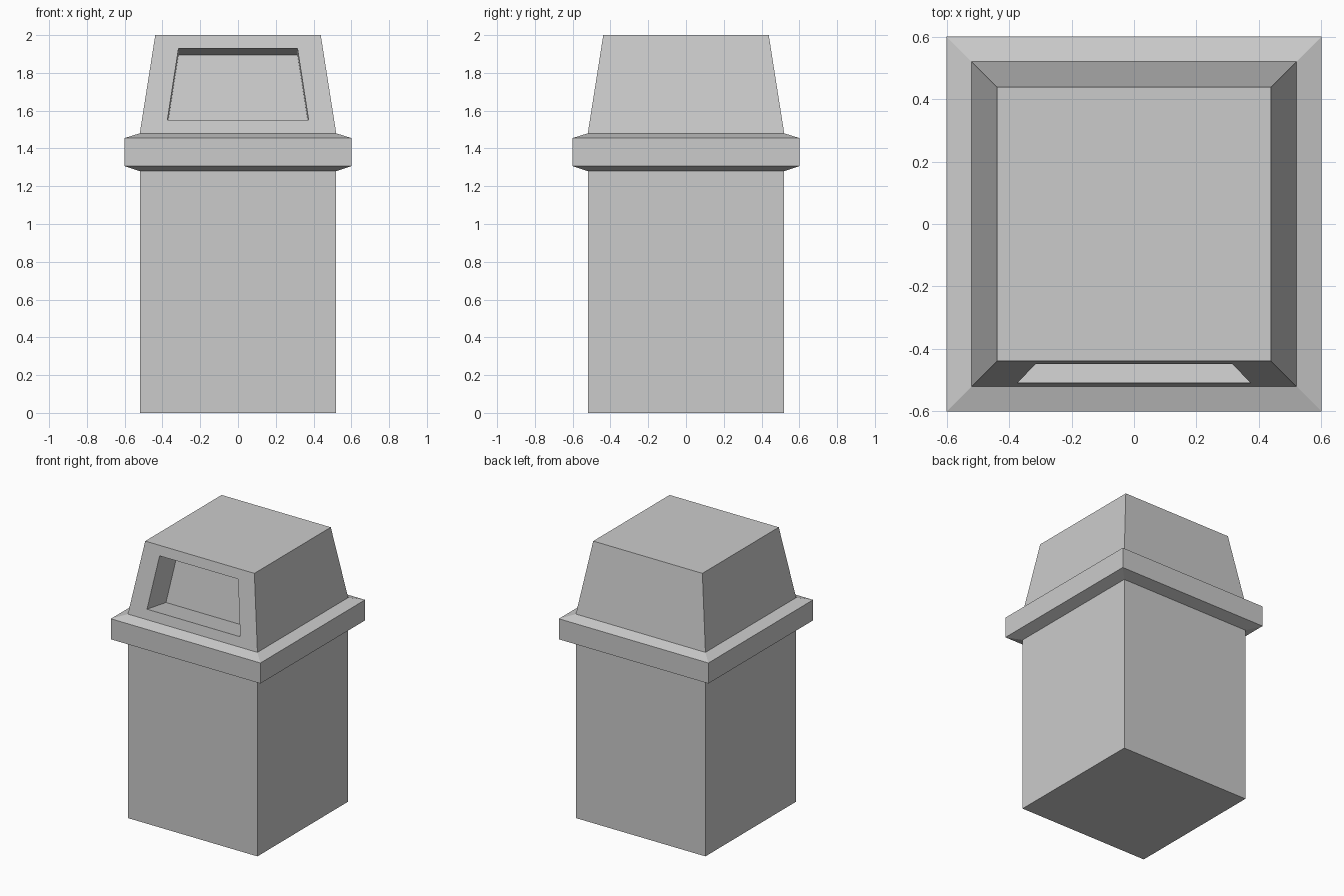
import bpy, bmesh

if "Cube" in bpy.data.objects:
    bpy.data.objects.remove(bpy.data.objects["Cube"])


def square_loft(name, profile, cap_bottom=False, cap_top=False):
    """Stack square rings given as (z, half width); returns object, bmesh and top side faces."""
    bm = bmesh.new()
    rings = [[bm.verts.new((sx * h, sy * h, z)) for sx, sy in ((-1, -1), (1, -1), (1, 1), (-1, 1))]
             for z, h in profile]
    sides = []
    for lo, hi in zip(rings, rings[1:]):
        sides = [bm.faces.new((lo[i], lo[(i + 1) % 4], hi[(i + 1) % 4], hi[i])) for i in range(4)]
    if cap_bottom:
        bm.faces.new(rings[0][::-1])
    if cap_top:
        bm.faces.new(rings[-1])
    bm.normal_update()
    mesh = bpy.data.meshes.new(name)
    obj = bpy.data.objects.new(name, mesh)
    bpy.context.collection.objects.link(obj)
    return obj, bm, sides


# Bin body, open under the lid
body, bm, _ = square_loft("bin_body", [(0, 0.52), (1.28, 0.52)], cap_bottom=True)
bm.to_mesh(body.data)
bm.free()

# Lid with overhanging rim and tapered hood
RIM_Z, TOP_Z, RIM_H, TOP_H = 1.48, 2.0, 0.52, 0.438
lid, bm, sides = square_loft(
    "lid", [(1.28, 0.52), (1.306, 0.6), (1.455, 0.6), (RIM_Z, RIM_H), (TOP_Z, TOP_H)], cap_top=True)

# Flap opening in the front of the hood, sunk square to the sloping face
front = sides[0]
bmesh.ops.inset_individual(bm, faces=[front], thickness=0.05)
for v in front.verts:
    upper = v.co.z > 1.74
    z, half = (1.93, 0.315) if upper else (1.55, 0.374)
    y = -RIM_H + (RIM_H - TOP_H) * (z - RIM_Z) / (TOP_Z - RIM_Z)
    v.co = (half if v.co.x > 0 else -half, y, z)
bm.normal_update()
inward = front.normal * -0.22
recess = bmesh.ops.extrude_discrete_faces(bm, faces=[front])["faces"][0]
bmesh.ops.translate(bm, verts=recess.verts[:], vec=inward)
bm.normal_update()
bm.to_mesh(lid.data)
bm.free()
